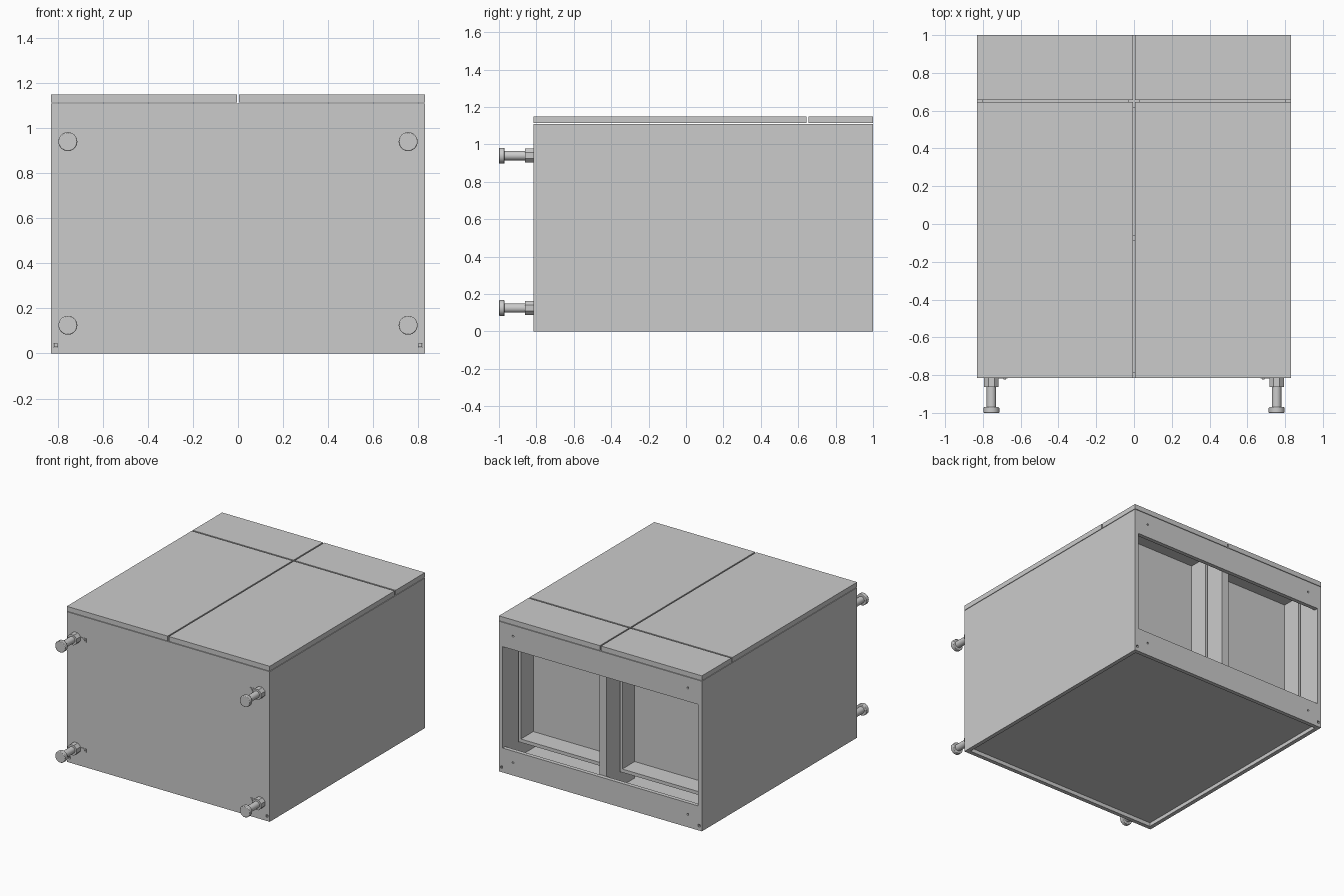
import bpy
from math import radians

if "Cube" in bpy.data.objects:
    bpy.data.objects.remove(bpy.data.objects["Cube"])


def box(name, x, y, z):
    """Box from (min, max) pairs on each axis."""
    bpy.ops.mesh.primitive_cube_add(size=1)
    o = bpy.context.object
    o.name = name
    for v in o.data.vertices:
        v.co = [lo if c < 0 else hi for c, (lo, hi) in zip(v.co, (x, y, z))]
    return o


def rod(name, x, z, y0, y1, r, sides=24, smooth=True):
    """Cylinder running along y."""
    bpy.ops.mesh.primitive_cylinder_add(vertices=sides, radius=r, depth=y1 - y0,
                                        location=(x, (y0 + y1) / 2, z),
                                        rotation=(radians(90), 0, 0))
    o = bpy.context.object
    o.name = name
    if smooth:
        bpy.ops.object.shade_smooth_by_angle(angle=radians(30))
    return o


def cut(target, cutter):
    cutter.hide_render = True
    cutter.display_type = 'WIRE'
    m = target.modifiers.new("cut", 'BOOLEAN')
    m.operation = 'DIFFERENCE'
    m.solver = 'EXACT'
    m.object = cutter


W, IN = 0.83, 0.80          # outer and inner half width
BOT, TOP, FACE = -0.815, 1.0, 1.11

# Carcass: sides with a groove for the back panel
for s, side in ((-1, "left"), (1, "right")):
    panel = box(side + "_side", sorted((s * IN, s * W)), (BOT, TOP), (0, FACE))
    cut(panel, box(side + "_groove_cutter", sorted((s * 0.79, s * 0.818)),
                   (BOT - 0.1, TOP + 0.1), (0.027, 0.045)))
box("cabinet_floor", (-IN, IN), (BOT, -0.785), (0, FACE))
box("back_panel", (-0.817, 0.817), (-0.80, 0.985), (0.028, 0.044))

# Rails at the open end, with screw holes
for name, z0, z1, hz in (("rear_rail", 0, 0.18, 0.095), ("front_rail", 0.93, FACE, 1.03)):
    rail = box(name, (-IN, IN), (0.97, TOP), (z0, z1))
    for s in (-1, 1):
        cut(rail, rod(name + "_hole_cutter", s * 0.715, hz, 0.98, 1.05, 0.007, 12))

# Drawer divider, cross rail and shelf
box("divider", (-0.03, 0.03), (0.645, 0.97), (0.044, FACE))
box("cross_rail", (-IN, IN), (0.615, 0.645), (0.93, FACE))
box("shelf", (-IN, IN), (-0.09, -0.06), (0.044, 1.08))

# Drawers, doors and fronts on both halves
for s, side in ((-1, "left"), (1, "right")):
    def span(a, b):
        return sorted((s * a, s * b))
    box(side + "_door", span(0.005, W), (BOT, 0.645), (1.114, 1.15))
    box(side + "_drawer_front", span(0.005, W), (0.656, TOP), (1.114, 1.15))
    dy = (0.67, 0.83)
    box(side + "_drawer_inner_side", span(0.04, 0.06), dy, (0.165, FACE))
    box(side + "_drawer_outer_side", span(0.77, 0.79), dy, (0.165, FACE))
    box(side + "_drawer_back", span(0.06, 0.77), dy, (0.165, 0.19))
    box(side + "_drawer_inner_front", span(0.06, 0.77), dy, (1.085, FACE))
    box(side + "_drawer_bottom", span(0.06, 0.77), (0.67, 0.685), (0.19, 1.085))

# Adjustable legs
for s in (-1, 1):
    for z in (0.125, 0.94):
        x = s * 0.755
        box("leg_plate", sorted((x - s * 0.035, s * 0.67)), (BOT - 0.004, BOT),
            (z - 0.013, z + 0.013))
        rod("leg_screw", s * 0.685, z, BOT - 0.008, BOT, 0.007, 12)
        rod("leg_socket", x, z, -0.862, BOT, 0.041, 8, False).rotation_euler.y = radians(22.5)
        rod("leg_shaft", x, z, -0.975, -0.855, 0.025)
        foot = rod("leg_foot", x, z, -1.0, -0.97, 0.042, 32)
        b = foot.modifiers.new("bevel", 'BEVEL')
        b.width, b.segments = 0.004, 2
